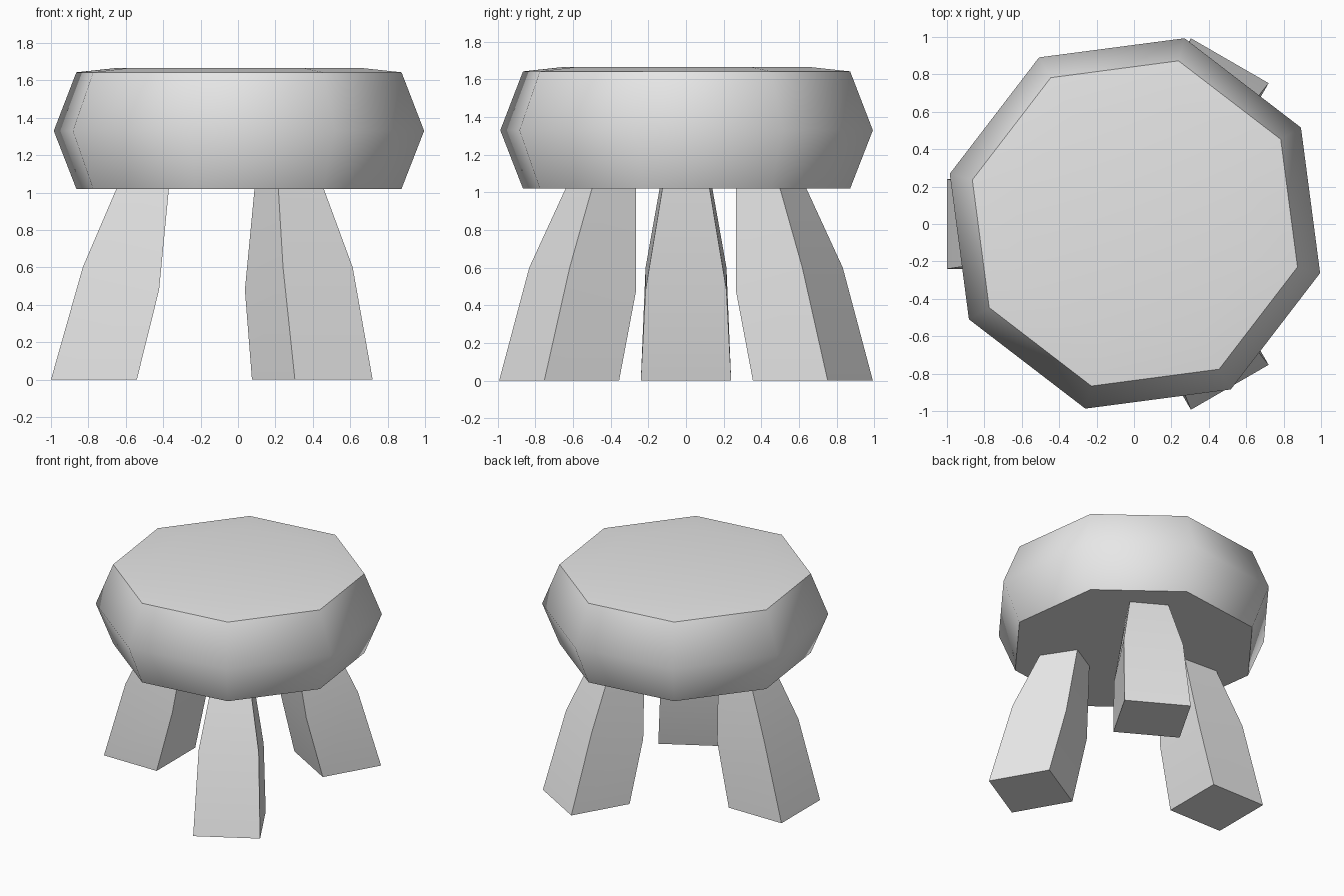
import bpy, bmesh, math
from mathutils import Matrix

cube = bpy.data.objects.get("Cube")
if cube:
    bpy.data.objects.remove(cube, do_unlink=True)

CENTRE_X = 0.008

grey = bpy.data.materials.new("light_grey")
grey.use_nodes = True
grey.diffuse_color = (0.8, 0.8, 0.8, 1)
grey.node_tree.nodes["Principled BSDF"].inputs["Base Color"].default_value = (0.8, 0.8, 0.8, 1)


def loft(name, rings, smooth_angle):
    """Skin a stack of equal-count point rings and cap both ends."""
    bm = bmesh.new()
    loops = [[bm.verts.new(p) for p in ring] for ring in rings]
    count = len(loops[0])
    for low, high in zip(loops, loops[1:]):
        for i in range(count):
            j = (i + 1) % count
            bm.faces.new((low[i], low[j], high[j], high[i]))
    bm.faces.new(loops[0][::-1])
    bm.faces.new(loops[-1])
    bmesh.ops.recalc_face_normals(bm, faces=bm.faces)
    mesh = bpy.data.meshes.new(name)
    bm.to_mesh(mesh)
    bm.free()
    mesh.materials.append(grey)
    obj = bpy.data.objects.new(name, mesh)
    bpy.context.collection.objects.link(obj)
    bpy.ops.object.select_all(action="DESELECT")
    obj.select_set(True)
    bpy.context.view_layer.objects.active = obj
    bpy.ops.object.shade_smooth_by_angle(angle=math.radians(smooth_angle))
    return obj


def octagon(radius, z):
    angles = [math.radians(45 * i - 15) for i in range(8)]
    return [(radius * math.cos(a), radius * math.sin(a), z) for a in angles]


# Bulging eight-sided cushion with a barely domed top
seat = loft("seat", [octagon(r, z) for r, z in
                     ((0.9, 1.02), (1.025, 1.33), (0.9, 1.643), (0.67, 1.667))], 60)
seat.location = (CENTRE_X - 0.003, 0.003, 0)


def leg_ring(inner, outer):
    """Each side is (distance from centre, half width, height)."""
    (ri, wi, zi), (ro, wo, zo) = inner, outer
    return [(ri, -wi, zi), (ro, -wo, zo), (ro, wo, zo), (ri, wi, zi)]


# Three tapered, splayed legs with a bend at the knee
leg_rings = [
    leg_ring((0.549, 0.24, 0), (1.008, 0.24, 0)),
    leg_ring((0.43, 0.215, 0.48), (0.838, 0.215, 0.6)),
    leg_ring((0.37, 0.112, 1.1), (0.624, 0.126, 1.1)),
]
for name, angle in (("right_leg", 180), ("back_left_leg", 60), ("front_left_leg", -60)):
    leg = loft(name, leg_rings, 40)
    leg.matrix_world = (Matrix.Translation((CENTRE_X, 0, 0))
                        @ Matrix.Rotation(math.radians(angle), 4, "Z"))
